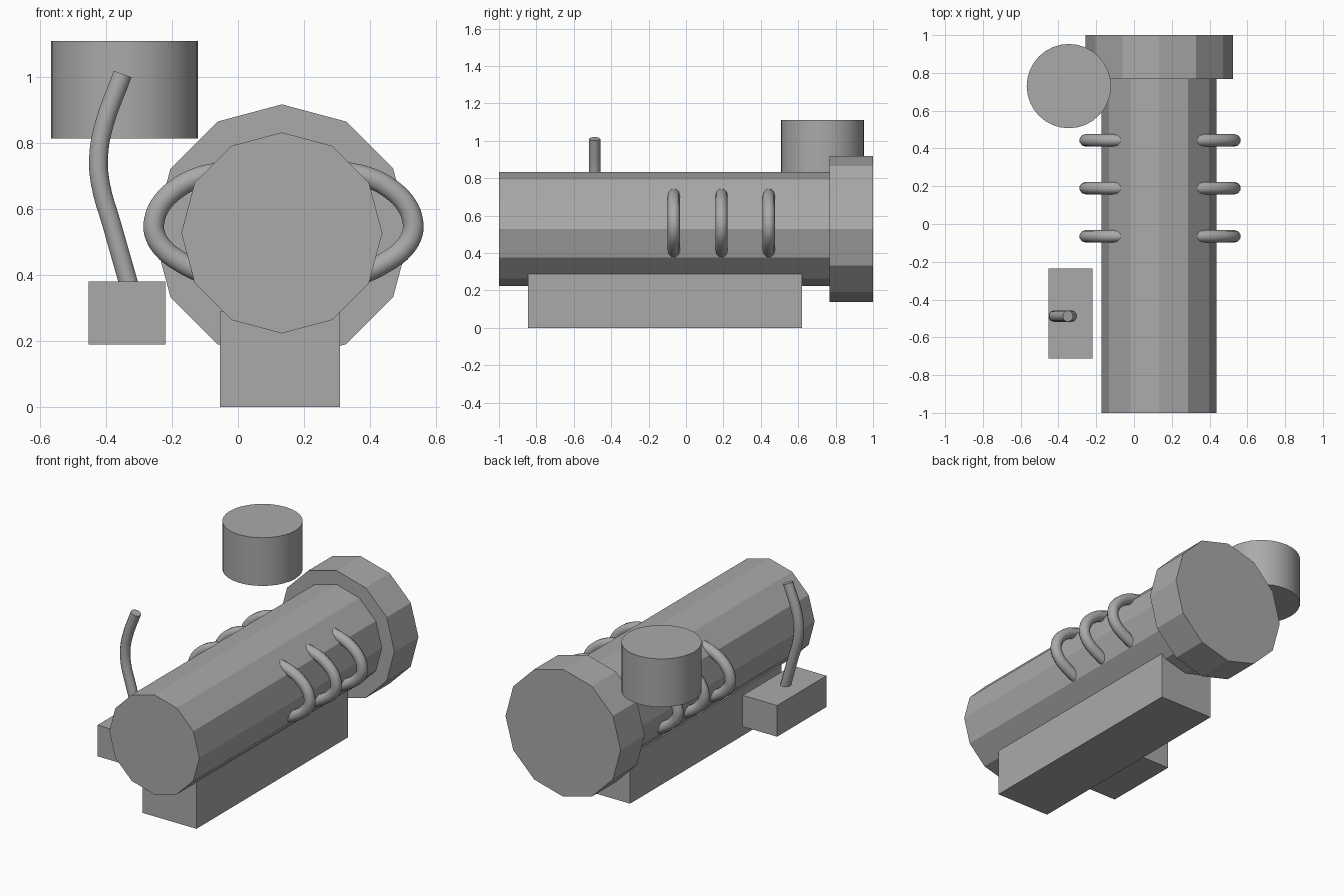
import bpy
import math
from mathutils import Vector

default = bpy.data.objects.get("Cube")
if default:
    bpy.data.objects.remove(default, do_unlink=True)

grey = bpy.data.materials.new("plain grey")
grey.use_nodes = True
COLOUR = (0.4, 0.4, 0.4, 1)
grey.diffuse_color = COLOUR
grey.node_tree.nodes["Principled BSDF"].inputs["Base Color"].default_value = COLOUR


def finish(name, smooth=False):
    obj = bpy.context.object
    obj.name = name
    obj.data.materials.clear()
    obj.data.materials.append(grey)
    if smooth:
        bpy.ops.object.shade_smooth_by_angle(angle=math.radians(40))
    return obj


def box(name, low, high):
    low, high = Vector(low), Vector(high)
    bpy.ops.mesh.primitive_cube_add(size=1, location=(low + high) / 2)
    obj = finish(name)
    obj.scale = high - low
    return obj


def barrel(name, radius, y0, y1):
    # Twelve-sided drum lying along y, with a corner at the top
    bpy.ops.mesh.primitive_cylinder_add(
        vertices=12, radius=radius, depth=y1 - y0,
        location=(AXIS_X, (y0 + y1) / 2, AXIS_Z), rotation=(math.pi / 2, 0, 0))
    return finish(name)


def rod(name, points, y, radius):
    # Round bar following a smooth path in the xz plane
    curve = bpy.data.curves.new(name, "CURVE")
    curve.dimensions = "3D"
    curve.bevel_depth = radius
    curve.bevel_resolution = 3
    curve.use_fill_caps = True
    curve.resolution_u = 4
    spline = curve.splines.new("BEZIER")
    spline.bezier_points.add(len(points) - 1)
    for knot, (x, z) in zip(spline.bezier_points, points):
        knot.co = (x, y, z)
        knot.handle_left_type = knot.handle_right_type = "AUTO"
    obj = bpy.data.objects.new(name, curve)
    bpy.context.collection.objects.link(obj)
    bpy.ops.object.select_all(action="DESELECT")
    obj.select_set(True)
    bpy.context.view_layer.objects.active = obj
    bpy.ops.object.convert(target="MESH")
    return finish(name, smooth=True)


AXIS_X, AXIS_Z = 0.133, 0.528

# Main body, rear collar and base
barrel("body", 0.305, -1, 0.8)
barrel("rear_collar", 0.39, 0.767, 1)
box("base", (-0.055, -0.845, 0), (0.31, 0.62, 0.29))

# Three handles on each side
HANDLE = [(0.33, 0.712), (0.40, 0.695), (0.465, 0.66), (0.513, 0.61), (0.53, 0.565),
          (0.53, 0.53), (0.505, 0.483), (0.45, 0.44), (0.36, 0.395)]
HANDLE_MID = 0.138
for i, y in enumerate((-0.065, 0.19, 0.443)):
    rod(f"left_handle_{i + 1}", HANDLE, y, 0.033)
    mirrored = [(2 * HANDLE_MID - x, z) for x, z in HANDLE]
    rod(f"right_handle_{i + 1}", mirrored, y, 0.033)

# Lever box and bent lever
box("lever_box", (-0.453, -0.713, 0.19), (-0.22, -0.235, 0.381))
LEVER = [(-0.325, 0.35), (-0.382, 0.55), (-0.418, 0.68), (-0.423, 0.76),
         (-0.408, 0.85), (-0.35, 1.01)]
rod("lever", LEVER, -0.488, 0.03)

# Upright round canister
bpy.ops.mesh.primitive_cylinder_add(
    vertices=32, radius=0.223, depth=0.295, location=(-0.345, 0.73, 0.9625))
finish("canister", smooth=True)
